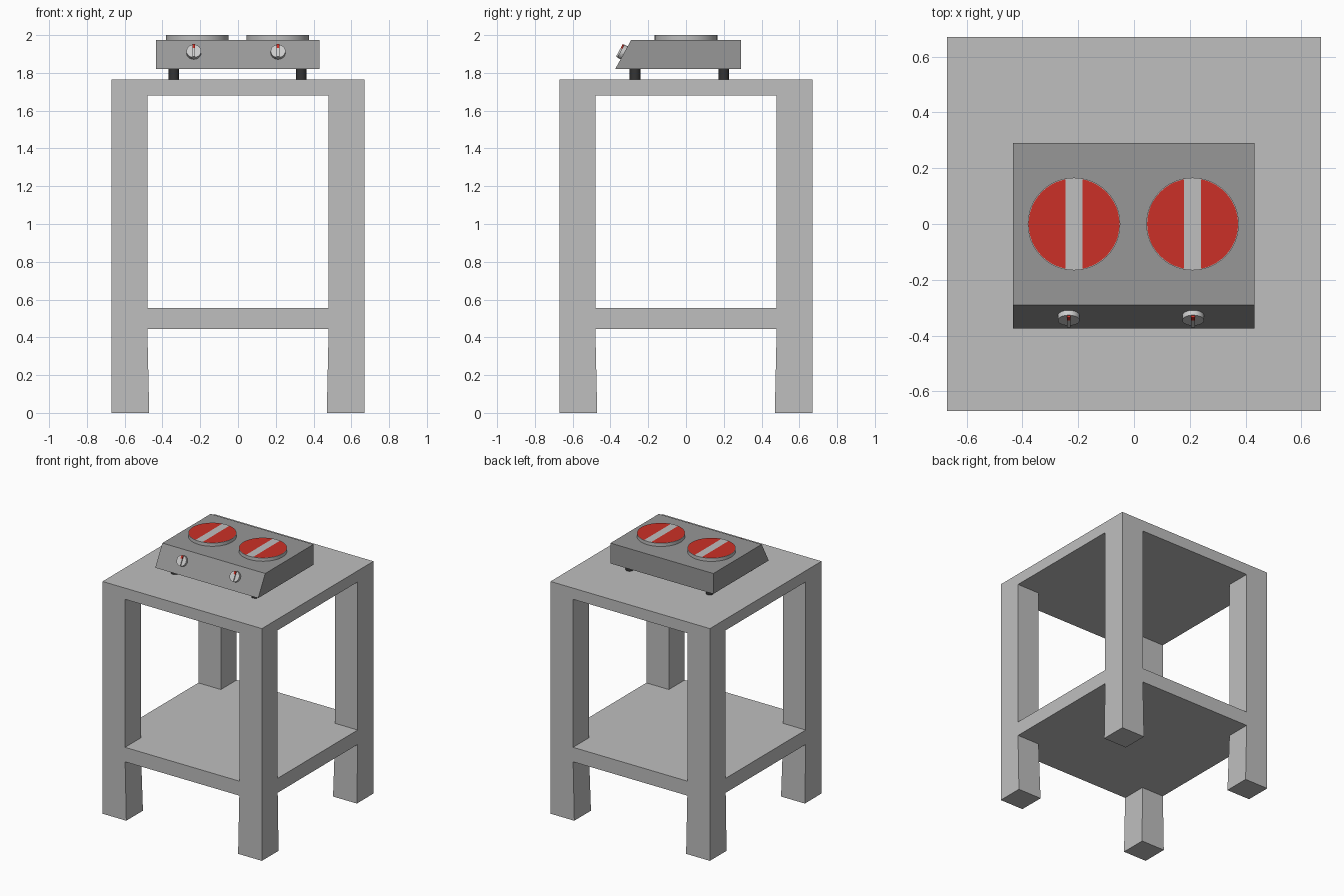
import bpy, bmesh, math
from mathutils import Matrix, Vector

if "Cube" in bpy.data.objects:
    bpy.data.objects.remove(bpy.data.objects["Cube"], do_unlink=True)


def material(name, r, g, b):
    m = bpy.data.materials.new(name)
    m.use_nodes = True
    m.diffuse_color = (r, g, b, 1)
    m.node_tree.nodes["Principled BSDF"].inputs["Base Color"].default_value = (r, g, b, 1)
    return m


TABLE = material("light grey", 0.52, 0.52, 0.52)
BODY = material("mid grey", 0.31, 0.31, 0.31)
RED = material("red", 0.6, 0.03, 0.02)
DARK = material("charcoal", 0.035, 0.035, 0.035)
KNOB = material("pale grey", 0.6, 0.6, 0.6)


def finish(name, bm, mats, matrix=Matrix(), smooth=False):
    me = bpy.data.meshes.new(name)
    bmesh.ops.recalc_face_normals(bm, faces=bm.faces)
    bm.to_mesh(me)
    bm.free()
    for m in mats:
        me.materials.append(m)
    ob = bpy.data.objects.new(name, me)
    ob.matrix_world = matrix
    bpy.context.collection.objects.link(ob)
    if smooth:
        bpy.ops.object.select_all(action="DESELECT")
        ob.select_set(True)
        bpy.context.view_layer.objects.active = ob
        bpy.ops.object.shade_smooth_by_angle(angle=math.radians(40))
    return ob


def box(name, lo, hi, mats, matrix=Matrix()):
    lo, hi = Vector(lo), Vector(hi)
    bm = bmesh.new()
    bmesh.ops.create_cube(bm, size=1)
    for v in bm.verts:
        v.co = (lo + hi) / 2 + v.co * (hi - lo)
    return finish(name, bm, mats, matrix)


def cylinder(radius, height, sides):
    bm = bmesh.new()
    bmesh.ops.create_cone(bm, cap_ends=True, segments=sides, radius1=radius,
                          radius2=radius, depth=height,
                          matrix=Matrix.Translation((0, 0, height / 2)))
    return bm


# Table: top, shelf and four legs whose feet flare slightly inward
W, INNER, SHELF = 0.67, 0.48, 0.445
box("table_top", (-W, -W, 1.68), (W, W, 1.765), [TABLE])
box("shelf", (-W, -W, SHELF), (W, W, 0.555), [TABLE])


def leg_section(name, sx, sy, z0, z1, inner0):
    bm = bmesh.new()
    rings = []
    for z, i in ((z0, inner0), (z1, INNER)):
        rings.append([bm.verts.new((sx * x, sy * y, z))
                      for x, y in ((i, i), (W, i), (W, W), (i, W))])
    bm.faces.new(rings[0])
    bm.faces.new(rings[1])
    for k in range(4):
        n = (k + 1) % 4
        bm.faces.new((rings[0][k], rings[0][n], rings[1][n], rings[1][k]))
    finish(name, bm, [TABLE])


for sx, side in ((-1, "right"), (1, "left")):
    for sy, end in ((-1, "front"), (1, "back")):
        leg_section(f"{end}_{side}_leg", sx, sy, 0.555, 1.68, INNER)
        leg_section(f"{end}_{side}_foot", sx, sy, 0, SHELF, 0.47)

# Cooker body: side profile with a sloped control panel, extruded across
bm = bmesh.new()
profile = [(-0.375, 1.82), (0.29, 1.82), (0.29, 1.975), (-0.29, 1.975)]
side = bm.faces.new([bm.verts.new((-0.433, y, z)) for y, z in profile])
ext = bmesh.ops.extrude_face_region(bm, geom=[side])
bmesh.ops.translate(bm, vec=(0.865, 0, 0),
                    verts=[v for v in ext["geom"] if isinstance(v, bmesh.types.BMVert)])
finish("cooker_body", bm, [BODY])

# Cooker feet
for x in (-0.34, 0.335):
    for y in (-0.27, 0.2):
        finish("cooker_foot", cylinder(0.028, 0.06, 16), [DARK],
               Matrix.Translation((x, y, 1.763)), True)

# Hot plates: grey rim, red top with a grey stripe across it
for x in (-0.215, 0.21):
    bm = cylinder(0.166, 0.027, 48)
    top = max(bm.faces, key=lambda f: f.calc_center_median().z)
    bmesh.ops.inset_region(bm, faces=[top], thickness=0.003)
    for cut in (-0.03, 0.03):
        inner = [f for f in bm.faces if f.normal.z > 0.9 and len(f.verts) > 4]
        geom = inner + list({e for f in inner for e in f.edges}) + \
            list({v for f in inner for v in f.verts})
        bmesh.ops.bisect_plane(bm, geom=geom, plane_co=(cut, 0, 0), plane_no=(1, 0, 0))
        bm.normal_update()
    for f in bm.faces:
        c = f.calc_center_median()
        if f.normal.z > 0.9 and 0.03 < abs(c.x) and c.xy.length < 0.15:
            f.material_index = 1
    finish("hot_plate", bm, [TABLE, RED], Matrix.Translation((x, 0, 1.973)), True)

# Knobs on the sloped panel: disc, grip bar and red pointer
tilt = math.atan2(0.155, 0.085)
for x in (-0.234, 0.212):
    place = Matrix.Translation((x, -0.328, 1.906)) @ Matrix.Rotation(tilt, 4, "X")
    finish("knob", cylinder(0.039, 0.02, 32), [KNOB], place, True)
    box("knob_grip", (-0.007, -0.037, 0.015), (0.007, 0.014, 0.028), [KNOB], place)
    box("knob_pointer", (-0.007, 0.014, 0.015), (0.007, 0.037, 0.028), [RED], place)
